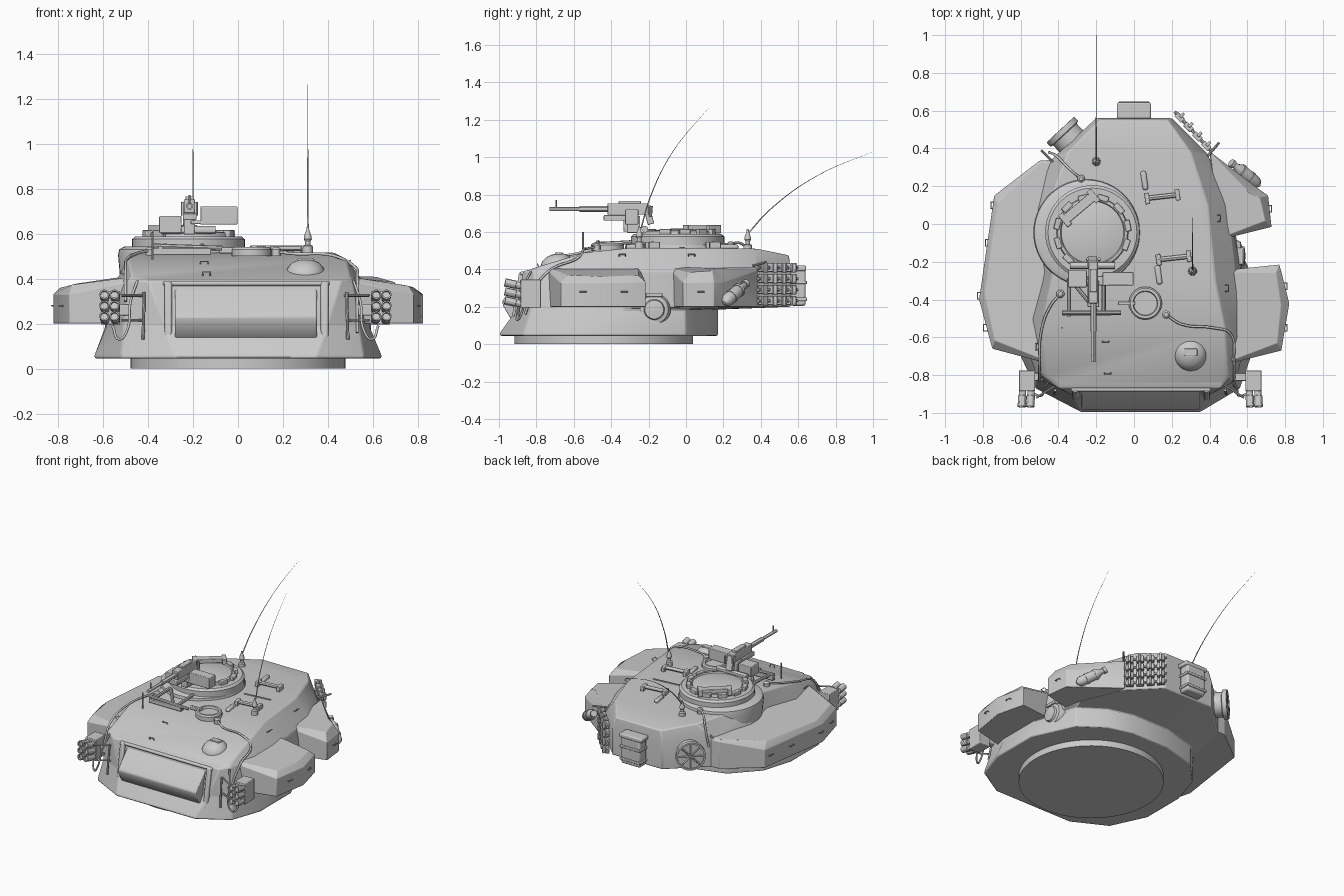
import bpy, bmesh
from math import sin, cos, pi, radians
from mathutils import Vector, Matrix


def obj(name, verts, faces, bevel=0):
    me = bpy.data.meshes.new(name)
    bm = bmesh.new()
    vs = [bm.verts.new(v) for v in verts]
    for f in faces:
        bm.faces.new([vs[i] for i in f])
    bmesh.ops.recalc_face_normals(bm, faces=bm.faces)
    bm.to_mesh(me)
    bm.free()
    o = bpy.data.objects.new(name, me)
    bpy.context.collection.objects.link(o)
    if bevel:
        m = o.modifiers.new("edges", "BEVEL")
        m.width, m.segments, m.angle_limit = bevel, 2, radians(25)
    return o


def loft(name, rings, bevel=0, top=None):
    n = len(rings[0])
    faces = [list(range(n))]
    for k in range(len(rings) - 1):
        faces += [(k*n + i, k*n + (i+1) % n, k*n + n + (i+1) % n, k*n + n + i) for i in range(n)]
    base = n * (len(rings) - 1)
    faces += [[base + i for i in f] for f in (top or [range(n)])]
    return obj(name, [v for r in rings for v in r], faces, bevel)


def box(name, loc, size, rz=0, rx=0, bevel=0.004):
    m = Matrix.Translation(loc) @ Matrix.Rotation(radians(rz), 4, 'Z') @ Matrix.Rotation(radians(rx), 4, 'X')
    q = [(-1, -1), (1, -1), (1, 1), (-1, 1)]
    r = [[m @ Vector((x*size[0]/2, y*size[1]/2, z*size[2]/2)) for x, y in q] for z in (-1, 1)]
    return loft(name, r, bevel)


def lathe(name, loc, profile, axis=(0, 0, 1), n=24):
    rot = Vector((0, 0, 1)).rotation_difference(Vector(axis))
    rings = [[Vector(loc) + rot @ Vector((r*cos(2*pi*i/n), r*sin(2*pi*i/n), z)) for i in range(n)]
             for r, z in profile]
    return loft(name, rings)


def rod(name, a, b, r, n=12):
    d = Vector(b) - Vector(a)
    return lathe(name, a, [(r, 0), (r, d.length)], d.normalized(), n)


def tube(name, pts, r, smooth=True, taper=1):
    cu = bpy.data.curves.new(name, 'CURVE')
    cu.dimensions, cu.bevel_depth, cu.bevel_resolution, cu.resolution_u = '3D', r, 1, 6
    cu.use_fill_caps = True
    s = cu.splines.new('BEZIER' if smooth else 'POLY')
    p = s.bezier_points if smooth else s.points
    p.add(len(pts) - 1)
    for i, (q, c) in enumerate(zip(p, pts)):
        q.co = c if smooth else (*c, 1)
        q.radius = 1 + (taper - 1) * i / (len(pts) - 1)
        if smooth:
            q.handle_left_type = q.handle_right_type = 'AUTO'
    o = bpy.data.objects.new(name, cu)
    bpy.context.collection.objects.link(o)


def hook(loc, along, out, w=0.034, h=0.011):
    p, a, u = Vector(loc), Vector(along).normalized()*w/2, Vector(out).normalized()*h
    tube("lifting_hook", [p-a-u*.8, p-a+u, p+a+u, p+a-u*.8], 0.0035, False)


# turret ring
lathe("turret_ring", (0, -.44, 0), [(.478, 0), (.478, .06)], n=64)

# main shell, lofted from the flared base skirt up to the roof edge
base = [(-.28, -.995), (.35, -.995), (.56, -.87), (.637, -.65), (.637, -.3), (.5, 0), (.33, .12), (.15, .17),
        (-.15, .17), (-.4, .1), (-.57, -.08), (-.637, -.3), (-.637, -.62), (-.52, -.87)]
neck_f = [(-.33, -.905), (.40, -.905), (.54, -.83), (.585, -.64), (.585, -.33)]
neck_l = [(-.59, -.3), (-.585, -.6), (-.51, -.82)]
neck = neck_f + base[5:11] + neck_l
bustle = neck_f + [(.52, .06), (.39, .37), (.2, .56), (-.2, .56), (-.46, .32), (-.53, 0)] + neck_l
shoulder = [(-.4, -.87), (.46, -.87), (.51, -.81), (.555, -.6), (.555, -.38), (.5, .1), (.39, .37), (.2, .56),
            (-.2, .56), (-.46, .32), (-.53, 0), (-.48, -.25), (-.54, -.5), (-.49, -.8)]
roof = [(-.4, -.845, .395), (.46, -.845, .395), (.495, -.79, .415), (.48, -.54, .49), (.43, -.3, .515),
        (.39, .1, .515), (.3, .38, .51), (.18, .55, .475), (-.18, .55, .475), (-.35, .38, .505),
        (-.49, 0, .52), (-.43, -.25, .515), (-.49, -.54, .49), (-.47, -.79, .415)]
loft("turret_shell", [[(x, y, z) for x, y in r] for r, z in
     ((base, .045), (base, .06), (neck, .185), (bustle, .2), (shoulder, .39))] + [roof], .014,
     [(12, 13, 0, 1, 2, 3), (3, 4, 5, 6, 9, 10, 11, 12), (6, 7, 8, 9)])

# gun opening frame and blank wedge-shaped mantlet
prof = [(-.83, .365), (-.87, .36), (-.965, .255), (-.982, .23), (-.978, .205), (-.94, .14), (-.91, .118), (-.83, .115)]
loft("mantlet", [[(x, y, z) for y, z in prof] for x in (-.28, .35)], .006)
for x in (-.31, .385):
    box("mantlet_frame_side", (x, -.89, .24), (.035, .05, .29), rx=-9, bevel=.01)
for z, y in ((.378, -.862), (.1, -.92)):
    box("mantlet_frame_bar", (.037, y, z), (.74, .05, .02), bevel=.008)

# side stowage boxes: upright walls, chamfered rim, gently sloping lid
def stowage(name, pts):
    mid = sum((Vector(p) for p in pts), Vector((0, 0))) / len(pts)
    rim = []
    for p in pts:
        x, y = Vector(p) + (mid - Vector(p)).normalized() * (.045 if abs(p[0]) > .55 else .012)
        rim.append((x, y, .41 - max(0, abs(x) - .6) * .27))
    loft(name, [[(*p, .2) for p in pts], [(*p, .33 if abs(p[0]) > .55 else .395) for p in pts], rim], .003)

stowage("left_stowage_box", [(-.42, .34), (-.5, .335), (-.74, .15), (-.82, -.4), (-.75, -.66), (-.45, -.74)])
stowage("right_front_box", [(.48, -.245), (.77, -.215), (.822, -.42), (.78, -.67), (.48, -.745)])
stowage("right_rear_box", [(.40, .385), (.64, .2), (.71, .15), (.728, -.015), (.45, -.085)])
for y, x in ((-.55, -.785), (-.38, -.817), (-.1, -.776), (.1, -.747)):
    hook((x, y, .28), (0, 1, 0), (-1, 0, 0))
for x, y in ((.80, -.55), (.80, -.33), (.717, .08)):
    hook((x, y, .28), (0, 1, 0), (1, 0, 0))
for x, y, z in ((-.15, -.62, .465), (-.14, -.79, .418)):
    hook((x, y, z), (1, 0, 0), (0, -.4, 1))
for x, y, z in ((.49, -.34, .475), (.45, .03, .475), (.36, .26, .46), (-.51, -.65, .42)):
    hook((x, y, z), (0, 1, 0), (x, 0, .3))

# commander's cupola with periscopes
lathe("cupola_base", (-.25, -.045, 0), [(.27, .36), (.283, .505), (.278, .53), (.255, .542)], n=48)
lathe("cupola", (-.22, -.045, 0), [(.25, .53), (.25, .575), (.235, .588), (.19, .588), (.185, .605), (.17, .608),
      (.165, .6), (.13, .608), (.07, .616), (.01, .618)], n=48)
for i in range(9):
    a = radians(-20 + i*31)
    box("cupola_periscope", (-.22 + .19*cos(a), -.045 + .19*sin(a), .598), (.03, .06, .034), rz=-20 + i*31)
box("hatch_handle", (-.29, .085, .622), (.2, .05, .03), rz=40)
for s in (-1, 1):
    box("hatch_handle_end", (-.29 + s*.075, .085 + s*.063, .615), (.03, .08, .045), rz=40)
rod("hatch_hinge", (-.34, -.22, .615), (-.1, -.22, .615), .018)

# roof machine gun on its mount
box("gun_receiver", (-.215, -.31, .722), (.05, .22, .06))
box("gun_cover", (-.215, -.30, .755), (.038, .12, .02))
rod("gun_sleeve", (-.215, -.41, .722), (-.215, -.57, .722), .016)
rod("gun_barrel", (-.215, -.5, .722), (-.215, -.73, .722), .011)
rod("gun_front_sight", (-.215, -.695, .722), (-.215, -.695, .772), .004, 8)
box("gun_cradle", (-.215, -.37, .675), (.06, .14, .03))
box("gun_mount", (-.215, -.28, .64), (.05, .07, .09))
box("gun_rear_block", (-.22, -.2, .69), (.05, .035, .1), rx=15)
for s in (-1, 1):
    rod("gun_grip", (-.215 + s*.03, -.19, .68), (-.215 + s*.03, -.185, .74), .008, 8)
box("ammunition_box", (-.085, -.29, .68), (.165, .07, .08))
box("ammunition_tray", (-.15, -.3, .65), (.12, .05, .015))
box("spotlight_box", (-.30, -.29, .64), (.1, .09, .075))
for a, b in (((-.38, -.47), (-.07, -.47)), ((-.345, -.29), (-.345, -.49)), ((-.33, -.3), (-.2, -.46)), ((-.16, -.29), (-.16, -.46))):
    rod("mount_frame", (*a, .545), (*b, .535), .011, 8)
box("mount_frame_foot", (-.25, -.47, .52), (.26, .03, .03))

# roof sight hatch and front sight dome
lathe("loader_sight", (.06, -.42, 0), [(.088, .5), (.088, .53), (.08, .54), (.066, .54), (.062, .525), (.01, .525)], n=32)
box("sight_hinge", (-.04, -.42, .525), (.09, .02, .025))
lathe("sight_dome", (.3, -.69, .41), [(.088, 0), (.084, .03), (.066, .055), (.035, .07), (.005, .074)], (0, -.3, .95))
box("sight_window", (.3, -.68, .476), (.07, .04, .03))

# roof latches and small fittings
for x, y in ((.15, .145), (.21, -.18)):
    rod("roof_latch", (x-.09, y-.01, .535), (x+.09, y+.01, .535), .013)
    for s in (-1, 1):
        box("latch_block", (x + s*.08, y + s*.01, .53), (.025, .06, .035), rz=8)
for x, y in ((.055, .23), (.13, -.27)):
    box("roof_vent", (x, y, .52), (.03, .1, .025), rz=8, bevel=.01)
box("roof_seam", (.17, -.02, .516), (.2, .006, .008), rz=6, bevel=0)

# whip antennas
def antenna(base, pts):
    lathe("antenna_base", base, [(.024, -.03), (.022, .015), (.012, .02), (.012, .035), (.018, .045), (.016, .06),
          (.007, .085), (.005, .1)], n=16)
    tube("antenna_whip", pts, .0045, True, .1)

antenna((-.2, .33, .515), [(-.2, .33, .59), (-.2, .45, .72), (-.2, .7, .9), (-.2, 1, 1.03)])
antenna((.31, -.25, .53), [(.31, -.24, .62), (.31, -.19, .79), (.31, -.07, 1.03), (.31, .12, 1.262)])

# smoke launchers, mirrored about the gun line
for s in (-1, 1):
    X = lambda v: .033 + s*v
    box("launcher_box", (X(.6), -.83, .27), (.085, .11, .15))
    box("launcher_bracket", (X(.545), -.81, .26), (.1, .04, .05))
    for i in range(2):
        for j in range(3):
            c = Vector((X(.578 + i*.045), -.88, .215 + j*.048))
            d = Vector((s*.05, -1, .22)).normalized()
            lathe("smoke_tube", c, [(.019, 0), (.019, .03), (.022, .032), (.022, .09), (.016, .09), (.016, .07)], d, 12)
    tube("launcher_cable", [(X(.59), -.87, .19), (X(.56), -.9, .13), (X(.53), -.91, .16), (X(.51), -.87, .3), (X(.48), -.83, .39)], .006)
    for z in (.215, .325):
        rod("corner_rod", (X(.44), -.85, z), (X(.55), -.92, z), .006, 8)
    rod("corner_post", (X(.455), -.9, .13), (X(.45), -.88, .34), .007, 8)

# roof cables and stakes
tube("right_cable", [(.17, -.48, .52), (.25, -.53, .51), (.42, -.55, .503), (.51, -.58, .46), (.53, -.72, .4), (.53, -.81, .3), (.53, -.86, .16)], .007)
tube("left_cable", [(-.39, -.37, .525), (-.44, -.43, .515), (-.49, -.56, .49), (-.5, -.75, .43), (-.5, -.83, .3)], .007)
for x, y in ((.17, -.48), (-.39, -.37)):
    lathe("cable_plug", (x, y, .5), [(.022, 0), (.022, .03), (.012, .04)], n=12)
rod("marker_stake", (-.38, -.55, .48), (-.38, -.55, .6), .005, 8)
tube("left_rear_cable", [(-.28, .24, .535), (-.34, .29, .54), (-.41, .36, .47), (-.45, .38, .36)], .007)
lathe("rear_cable_plug", (-.28, .24, .5), [(.02, 0), (.02, .04), (.01, .05)], n=12)
rod("left_corner_rod", (-.43, .33, .42), (-.49, .39, .44), .007, 8)
rod("right_corner_rod", (.39, .36, .42), (.45, .43, .44), .007, 8)

# rear stowage can
box("rear_can", (0, .6, .31), (.15, .08, .21), bevel=.012)
box("rear_can_lid", (0, .6, .405), (.18, .085, .03), bevel=.008)
for z in (.24, .33):
    box("rear_can_strap", (0, .605, z), (.165, .085, .018))

# cable reel on the left rear corner
ax = Vector((-.68, .73, 0)).normalized()
c = Vector((-.325, .43, .32))
lathe("reel_drum", c, [(.1, -.02), (.1, 0), (.085, .005), (.085, .06), (.1, .065), (.1, .095), (.088, .095), (.088, .085), (.01, .085)], ax, 32)
t = Vector((-ax.y, ax.x, 0))
for i in range(4):
    d = (t*cos(i*pi/4) + Vector((0, 0, sin(i*pi/4))))*.09
    rod("reel_spoke", c + ax*.09 - d, c + ax*.09 + d, .006, 6)

# spare track links in a rack on the right rear corner
for i in range(4):
    for j in range(4):
        p = Vector((.312, .488, .232)) + Vector((-.69, .74, 0))*(i-1.5)*.068 + Vector((0, 0, j*.059))
        box("track_link", p, (.05, .03, .044), rz=135)
        box("track_link_guide", p + Vector((.012, .012, 0)), (.016, .03, .052), rz=135)
for j in range(4):
    z = .232 + j*.059
    rod("track_pin", (.41, .385, z), (.215, .595, z), .009, 8)

# extinguisher bottle strapped to the right rear box
p, q = Vector((.65, .215, .23)), Vector((.495, .34, .34))
lathe("extinguisher", p, [(.01, -.02), (.03, 0), (.034, .015), (.034, .13), (.02, .155), (.014, .18), (.022, .18), (.022, .2)], (q-p).normalized(), 16)
for f in (.2, .5):
    lathe("extinguisher_strap", p.lerp(q, f), [(.037, 0), (.037, .015)], (q-p).normalized(), 16)

# side vent in the gap between the right boxes
lathe("side_vent", (.44, -.17, .185), [(.09, 0), (.088, .1), (.075, .125), (.055, .13), (.05, .145), (.01, .15)], (1, 0, 0), 32)
box("side_vent_tab", (.56, -.17, .262), (.04, .09, .02))

# smooth shading with crisp edges
bpy.ops.object.select_all(action='DESELECT')
for o in bpy.data.objects:
    if o.type == 'MESH':
        o.select_set(True)
        bpy.context.view_layer.objects.active = o
bpy.ops.object.shade_smooth_by_angle(angle=radians(30))
